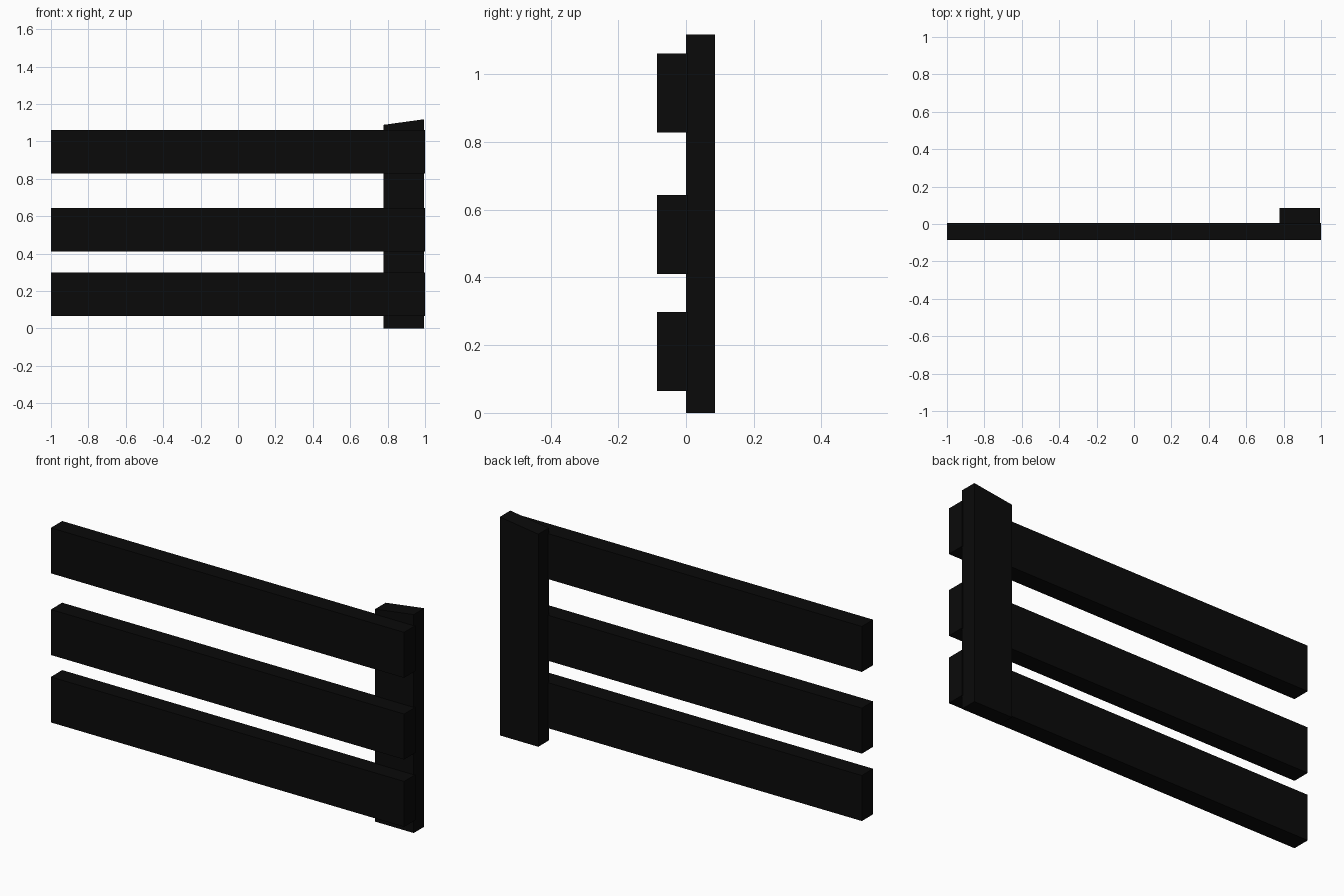
import bpy
import bmesh

if "Cube" in bpy.data.objects:
    bpy.data.objects.remove(bpy.data.objects["Cube"])

paint = bpy.data.materials.new("dark_paint")
paint.diffuse_color = (0.003, 0.003, 0.003, 1)
paint.use_nodes = True
paint.node_tree.nodes["Principled BSDF"].inputs["Base Color"].default_value = paint.diffuse_color


def extruded(name, outline, y0, y1):
    """Solid from an (x, z) outline extruded along y."""
    bm = bmesh.new()
    face = bm.faces.new([bm.verts.new((x, y0, z)) for x, z in outline])
    ext = bmesh.ops.extrude_face_region(bm, geom=[face])
    verts = [g for g in ext["geom"] if isinstance(g, bmesh.types.BMVert)]
    bmesh.ops.translate(bm, verts=verts, vec=(0, y1 - y0, 0))
    bmesh.ops.recalc_face_normals(bm, faces=bm.faces)
    mesh = bpy.data.meshes.new(name)
    bm.to_mesh(mesh)
    bm.free()
    mesh.materials.append(paint)
    obj = bpy.data.objects.new(name, mesh)
    bpy.context.collection.objects.link(obj)
    return obj


# Upright post with a slanted top
extruded("post", [(0.777, 0), (0.995, 0), (0.995, 1.118), (0.777, 1.088)], 0.0, 0.085)

# Three horizontal rails, slightly let into the post
for name, z in (("lower_rail", 0.065), ("middle_rail", 0.41), ("upper_rail", 0.828)):
    top = z + 0.233
    extruded(name, [(-1, z), (1, z), (1, top), (-1, top)], -0.085, 0.006)
